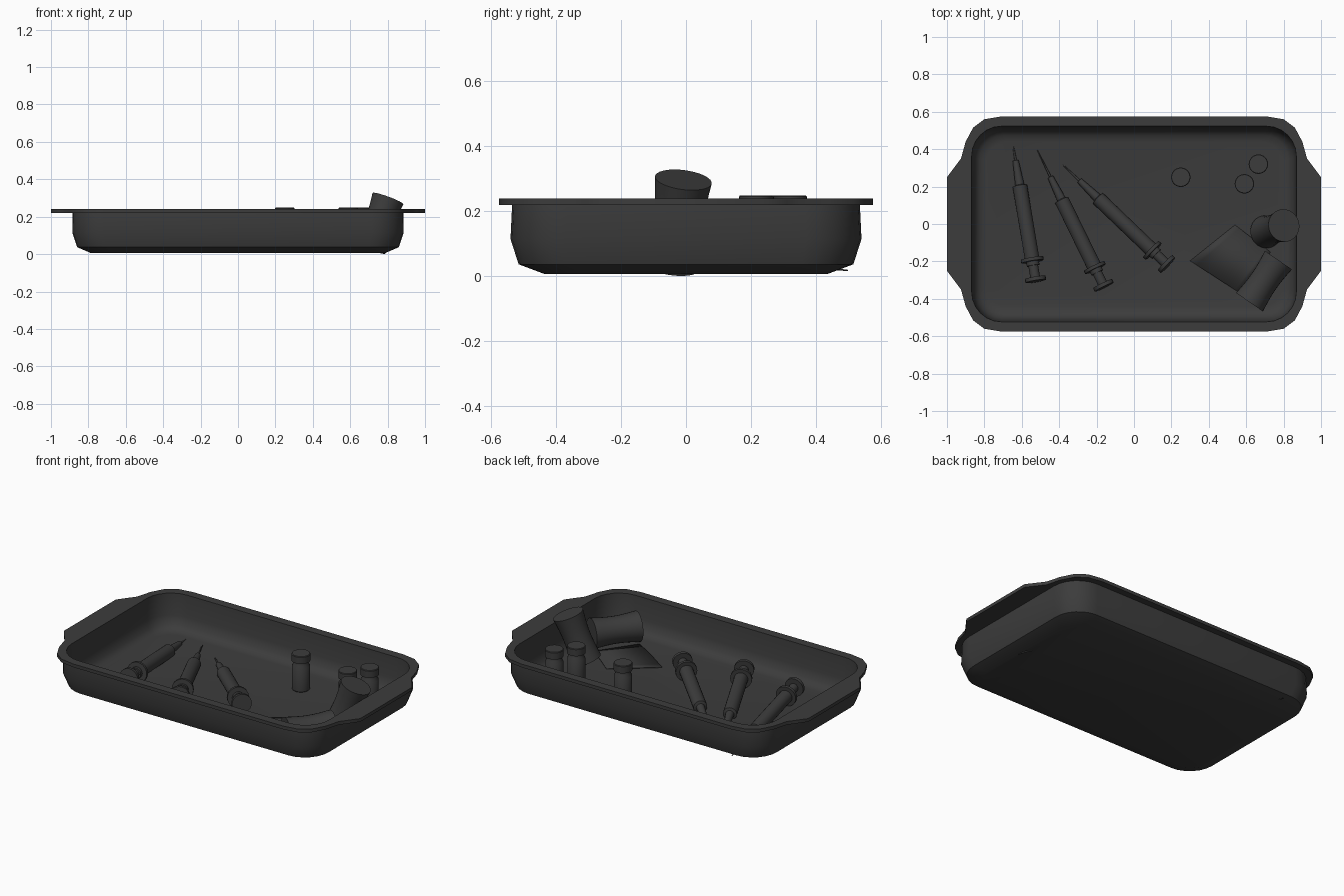
import bpy, bmesh, math
from mathutils import Vector

if "Cube" in bpy.data.objects:
    bpy.data.objects.remove(bpy.data.objects["Cube"])

dark = bpy.data.materials.new("dark_grey")
dark.diffuse_color = (0.045, 0.045, 0.045, 1)
dark.use_nodes = True
dark.node_tree.nodes["Principled BSDF"].inputs["Base Color"].default_value = dark.diffuse_color
FLOOR = 0.03


def finish(name, bm, angle=35):
    bmesh.ops.recalc_face_normals(bm, faces=bm.faces)
    me = bpy.data.meshes.new(name)
    bm.to_mesh(me)
    bm.free()
    ob = bpy.data.objects.new(name, me)
    bpy.context.collection.objects.link(ob)
    me.materials.append(dark)
    bpy.ops.object.select_all(action='DESELECT')
    bpy.context.view_layer.objects.active = ob
    ob.select_set(True)
    bpy.ops.object.shade_smooth_by_angle(angle=math.radians(angle))
    return ob


def skin(bm, loops):
    """Bridge equal-length vertex loops and cap both ends."""
    rings = [[bm.verts.new(p) for p in l] for l in loops]
    for a, b in zip(rings, rings[1:]):
        n = len(a)
        for i in range(n):
            bm.faces.new((a[i], a[(i + 1) % n], b[(i + 1) % n], b[i]))
    bm.faces.new(rings[0])
    bm.faces.new(rings[-1])


def lathe(name, profile, base, tip, n=24):
    """Revolve (radius, height) points around the axis from base towards tip."""
    bm = bmesh.new()
    skin(bm, [[(r * math.cos(2 * math.pi * i / n), r * math.sin(2 * math.pi * i / n), h)
               for i in range(n)] for r, h in profile])
    ob = finish(name, bm)
    ob.location = base
    ob.rotation_mode = 'QUATERNION'
    ob.rotation_quaternion = (Vector(tip) - Vector(base)).to_track_quat('Z', 'Y')
    return ob


def mirror4(q, z):
    """Complete a first-quadrant outline to a full loop."""
    r = q[::-1]
    pts = q + [(-x, y) for x, y in r] + [(-x, -y) for x, y in q] + [(x, -y) for x, y in r]
    return [(x, y, z) for x, y in pts]


def rounded(hx, hy, r, z):
    return mirror4([(hx - r + r * math.cos(a * math.pi / 12), hy - r + r * math.sin(a * math.pi / 12))
                    for a in range(7)], z)


# tray: one shell from inner floor over the handled rim to the underside
rim = [(1, 0.25), (0.955, 0.31), (0.925, 0.35), (0.9, 0.44), (0.86, 0.515), (0.8, 0.56), (0.71, 0.575)]
bm = bmesh.new()
skin(bm, [
    rounded(0.79, 0.44, 0.11, FLOOR),
    rounded(0.825, 0.475, 0.13, 0.037),
    rounded(0.85, 0.5, 0.145, 0.06),
    rounded(0.863, 0.515, 0.155, 0.11),
    rounded(0.868, 0.523, 0.16, 0.24),
    mirror4(rim, 0.24),
    mirror4(rim, 0.22),
    rounded(0.884, 0.535, 0.17, 0.22),
    rounded(0.886, 0.54, 0.17, 0.115),
    rounded(0.86, 0.515, 0.16, 0.037),
    rounded(0.79, 0.435, 0.11, 0.007),
])
finish("tray", bm, 40)

# syringes: needle, hub, barrel, finger flange, plunger rod and thumb disc
syringe = [(0.002, 0), (0.006, 0.16), (0.016, 0.163), (0.022, 0.26), (0.024, 0.295), (0.039, 0.3),
           (0.039, 0.695), (0.061, 0.695), (0.061, 0.713), (0.034, 0.713), (0.034, 0.735),
           (0.026, 0.735), (0.026, 0.8), (0.056, 0.8), (0.056, 0.82)]
for i, (end, direction) in enumerate([((-0.525, -0.305), (-0.165, 0.986)),
                                      ((-0.16, -0.335), (-0.44, 0.9)),
                                      ((0.18, -0.22), (-0.72, 0.69))]):
    d = Vector(direction).normalized() * 0.815
    tail = Vector((*end, 0.1))
    tip = Vector((end[0] + d.x, end[1] + d.y, (0.018, 0.034, 0.024)[i]))
    lathe(f"syringe_{i + 1}", syringe, tip, tail, 20)

# vials with neck and cap
vial = [(0.047, 0), (0.05, 0.004), (0.05, 0.145), (0.041, 0.158), (0.041, 0.175),
        (0.052, 0.175), (0.052, 0.215), (0.049, 0.219)]
for i, (x, y) in enumerate([(0.25, 0.25), (0.665, 0.32), (0.59, 0.215)]):
    lathe(f"vial_{i + 1}", vial, (x, y, FLOOR), (x, y, 1), 24)


# bandage rolls with a slight waist
def roll(name, base, axis, length):
    prof = [(0.088 - 0.011 * math.sin(math.pi * k / 8), length * k / 8) for k in range(9)]
    lathe(name, prof, base, Vector(base) + Vector(axis), 28)


roll("leaning_bandage_roll", (0.705, -0.042, 0.033), (0.34, 0.12, 0.93), 0.283)
roll("lying_bandage_roll", (0.772, -0.193, 0.116), (-0.155, -0.225, 0), 0.273)

# loose bandage end, unrolled along the floor
bm = bmesh.new()
a0, a1 = Vector((0.30, -0.197)), Vector((0.54, -0.005))
b0, b1 = Vector((0.575, -0.375)), Vector((0.73, -0.15))
rows = []
for k in range(9):
    t = k / 8
    z = FLOOR + 0.006 + 0.005 * math.sin(t * math.pi) ** 2
    rows.append([bm.verts.new((*a0.lerp(b0, t), z)), bm.verts.new((*a1.lerp(b1, t), z))])
for p, q in zip(rows, rows[1:]):
    bm.faces.new((p[0], q[0], q[1], p[1]))
sheet = finish("bandage_sheet", bm)
sheet.modifiers.new("thickness", 'SOLIDIFY').thickness = 0.004
